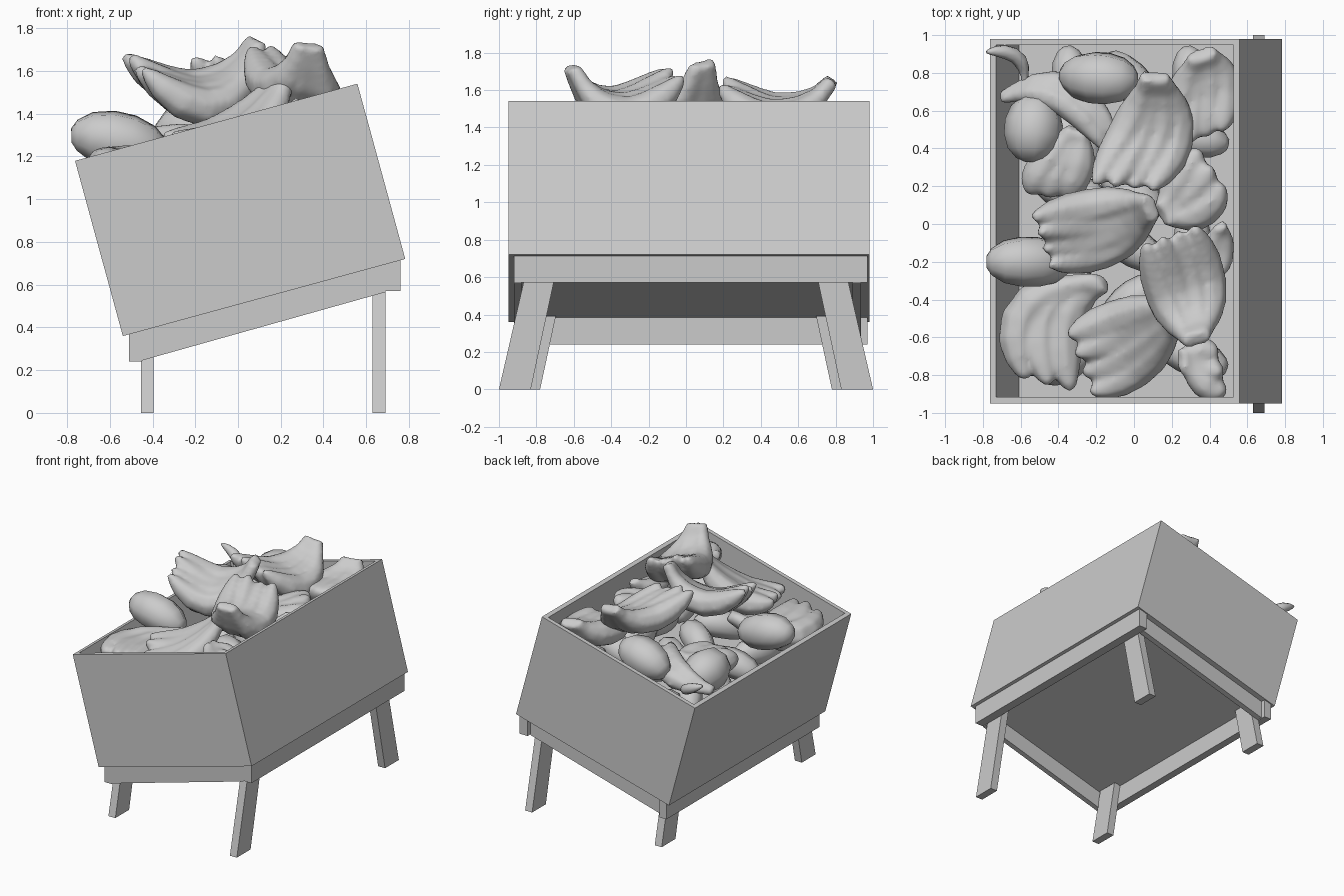
import bpy, bmesh, math, random
from mathutils import Vector, Matrix

cube = bpy.data.objects.get("Cube")
if cube:
    bpy.data.objects.remove(cube, do_unlink=True)

grey = bpy.data.materials.new("plain grey")
grey.use_nodes = True
grey.diffuse_color = (0.6, 0.6, 0.6, 1)
grey.node_tree.nodes["Principled BSDF"].inputs["Base Color"].default_value = (0.6, 0.6, 0.6, 1)

SLOPE = 0.273
TILT = math.atan(SLOPE)


def finish(name, bm, smooth=False):
    bmesh.ops.recalc_face_normals(bm, faces=bm.faces)
    me = bpy.data.meshes.new(name)
    bm.to_mesh(me)
    bm.free()
    me.materials.append(grey)
    ob = bpy.data.objects.new(name, me)
    bpy.context.collection.objects.link(ob)
    if smooth:
        bpy.ops.object.select_all(action="DESELECT")
        ob.select_set(True)
        bpy.context.view_layer.objects.active = ob
        bpy.ops.object.shade_smooth_by_angle(angle=math.radians(50))
    return ob


def prism(name, outline, axis, lo, hi):
    """Extrude a flat outline (x,z or y,z) along the other horizontal axis."""
    bm = bmesh.new()
    place = (lambda a, z, d: (d, a, z)) if axis == "x" else (lambda a, z, d: (a, d, z))
    face = bm.faces.new([bm.verts.new(place(a, z, lo)) for a, z in outline])
    ext = bmesh.ops.extrude_face_region(bm, geom=[face])
    verts = [v for v in ext["geom"] if isinstance(v, bmesh.types.BMVert)]
    bmesh.ops.translate(bm, verts=verts, vec=place(0, 0, hi - lo))
    return finish(name, bm)


def under(x):
    """Height just inside the underside of the tilted bin."""
    return 0.368 + SLOPE * (x + 0.54)


# Tilted bin with a sunken floor
bm = bmesh.new()
bmesh.ops.create_cube(bm, size=1)
bmesh.ops.scale(bm, vec=(1.37, 1.93, 0.85), verts=bm.verts)
top = max(bm.faces, key=lambda f: f.calc_center_median().z)
bmesh.ops.inset_region(bm, faces=[top], thickness=0.047)
ext = bmesh.ops.extrude_face_region(bm, geom=[top])
bmesh.ops.translate(bm, vec=(0, 0, -0.46),
                    verts=[v for v in ext["geom"] if isinstance(v, bmesh.types.BMVert)])
if top.is_valid:
    bmesh.ops.delete(bm, geom=[top], context="FACES_ONLY")
bm.transform(Matrix.Translation((0.01, 0.015, 0.95)) @ Matrix.Rotation(-TILT, 4, "Y"))
finish("bin", bm)

# Support rails under the bin, the back one set in from the rail ends
for name, lo, hi, base in (("low_rail", -0.51, -0.45, 0.24), ("high_rail", 0.69, 0.76, 0.57)):
    prism(name, [(lo, base), (hi, base), (hi, under(hi)), (lo, under(lo))], "y", -0.92, 0.97)
slanted = [(-0.45, 0.245), (0.69, 0.565), (0.69, under(0.69)), (-0.45, under(-0.45))]
for name, lo, hi in (("front_rail", -0.92, -0.88), ("back_rail", 0.89, 0.935)):
    prism(name, slanted, "y", lo, hi)

# Splayed legs
for height, x, shift in (("high", 0.63, 0.0), ("low", -0.455, 0.05)):
    h = under(x)
    for side, s in (("front", -1), ("back", 1)):
        outline = [(s * (1.0 - shift), 0), (s * (0.83 - shift), 0),
                   (s * (0.83 - shift - 0.215 * h), h), (s * (1.0 - shift - 0.23 * h), h)]
        prism(f"{side}_{height}_leg", outline, "x", x, x + 0.06)

# Fruit: tapered fingers swept along a bend, joined at a crown
FINGER = ((0, .42), (.12, .52), (.25, .78), (.4, .98), (.58, 1), (.75, .93), (.88, .7), (.96, .42), (1, .2))
LUMP = ((0, .3), (.06, .55), (.2, .85), (.4, 1), (.6, 1), (.8, .85), (.94, .55), (1, .25))


def finger(bm, a, b, c, r, profile, sides=8):
    rings = []
    for t, k in profile:
        p = a * (1 - t) ** 2 + b * 2 * t * (1 - t) + c * t * t
        d = ((b - a) * (1 - t) + (c - b) * t).normalized()
        u = d.cross(Vector((0.13, 0.21, 1))).normalized()
        w = u.cross(d)
        rings.append([bm.verts.new(p + (u * math.cos(q) + w * math.sin(q)) * r * k)
                      for q in (2 * math.pi * i / sides for i in range(sides))])
    for lo, hi in zip(rings, rings[1:]):
        for i in range(sides):
            j = (i + 1) % sides
            bm.faces.new((lo[i], lo[j], hi[j], hi[i]))
    bm.faces.new(rings[0])
    bm.faces.new(rings[-1])


def bunch(name, crown, bend, tip, count=1, spread=(0, 0, 0), r=0.1, profile=FINGER):
    bm = bmesh.new()
    crown, bend, tip, spread = map(Vector, (crown, bend, tip, spread))
    for i in range(count):
        off = spread * (i - (count - 1) / 2)
        wobble = Vector((0, 0, 0.025 * (i % 2)))
        finger(bm, crown + off * 0.25, bend + off * 1.1 - wobble, tip + off + wobble, r, profile)
    ob = finish(name, bm, smooth=True)
    if count > 1:
        # Melt the fingers into one soft, shallowly grooved hand
        melt = ob.modifiers.new("melt", "REMESH")
        melt.mode = "VOXEL"
        melt.voxel_size = 0.018
        melt.use_smooth_shade = True
        soften = ob.modifiers.new("soften", "SMOOTH")
        soften.factor = 0.5
        soften.iterations = 5
    return ob


# Bunches on top of the heap
bunch("back_bunch", (.11, .78, 1.65), (.17, .5, 1.29), (-.06, .2, 1.63), 4, (.1, -.01, -.02), .098)
bunch("middle_bunch", (.09, .09, 1.74), (-.1, -.02, 1.27), (-.49, -.09, 1.63), 4, (.03, -.085, -.03), .098)
bunch("front_bunch", (.33, -.61, 1.72), (.31, -.42, 1.3), (.19, -.06, 1.68), 4, (.085, .03, -.02), .1)
bunch("lower_front_bunch", (.22, -.46, 1.6), (.02, -.63, 1.13), (-.29, -.74, 1.27), 4, (.04, -.1, -.02), .1)
bunch("low_corner_bunch", (-.18, -.31, 1.25), (-.62, -.4, 1.05), (-.45, -.85, 1.2), 3, (.12, -.03, 0), .115)
bunch("side_bunch", (.15, .05, 1.42), (.32, .12, 1.3), (.4, .3, 1.45), 3, (.06, -.09, 0), .1)
bunch("high_corner_bunch", (.36, .9, 1.52), (.38, .72, 1.27), (.33, .45, 1.43), 4, (.085, .03, 0), .1)
bunch("high_side_bunch", (.46, -.01, 1.47), (.42, -.12, 1.33), (.43, -.3, 1.38), 2, (.07, .05, 0), .07)
bunch("high_front_bunch", (.25, -.72, 1.45), (.38, -.78, 1.33), (.45, -.78, 1.44), 3, (.02, -.1, 0), .08)
bunch("low_back_bunch", (-.3, .5, 1.27), (-.38, .3, 1.18), (-.47, .15, 1.22), 3, (.09, -.01, 0), .1)
bunch("curved_finger", (-.7, .67, 1.18), (-.36, .84, 1.28), (-.12, .42, 1.28), 2, (.04, .08, -.03), .075)

# Rounded loose fruit
bunch("low_side_fruit", (-.34, -.2, 1.2), (-.55, -.2, 1.3), (-.78, -.2, 1.3), r=.135, profile=LUMP)
bunch("low_back_fruit", (-.51, .68, 1.18), (-.54, .5, 1.25), (-.54, .33, 1.24), r=.155, profile=LUMP)
bunch("back_fruit", (-.38, .79, 1.27), (-.18, .77, 1.37), (.02, .76, 1.37), r=.14, profile=LUMP)
bunch("corner_stem", (-.58, .74, 1.2), (-.56, .94, 1.24), (-.78, .91, 1.33), r=.04)

# Fill beneath the heap
random.seed(4)
bm = bmesh.new()
for ix in range(3):
    for iy in range(6):
        x, y = -.33 + ix * .32, -.7 + iy * .29
        z = under(x) + 0.55
        turn = random.uniform(0, math.pi)
        d = Vector((math.cos(turn), math.sin(turn), SLOPE * math.cos(turn))) * 0.19
        p = Vector((x, y, z))
        finger(bm, p - d, p + Vector((0, 0, random.uniform(0, .1))), p + d, 0.105, LUMP)
finish("heap_fill", bm, smooth=True)
